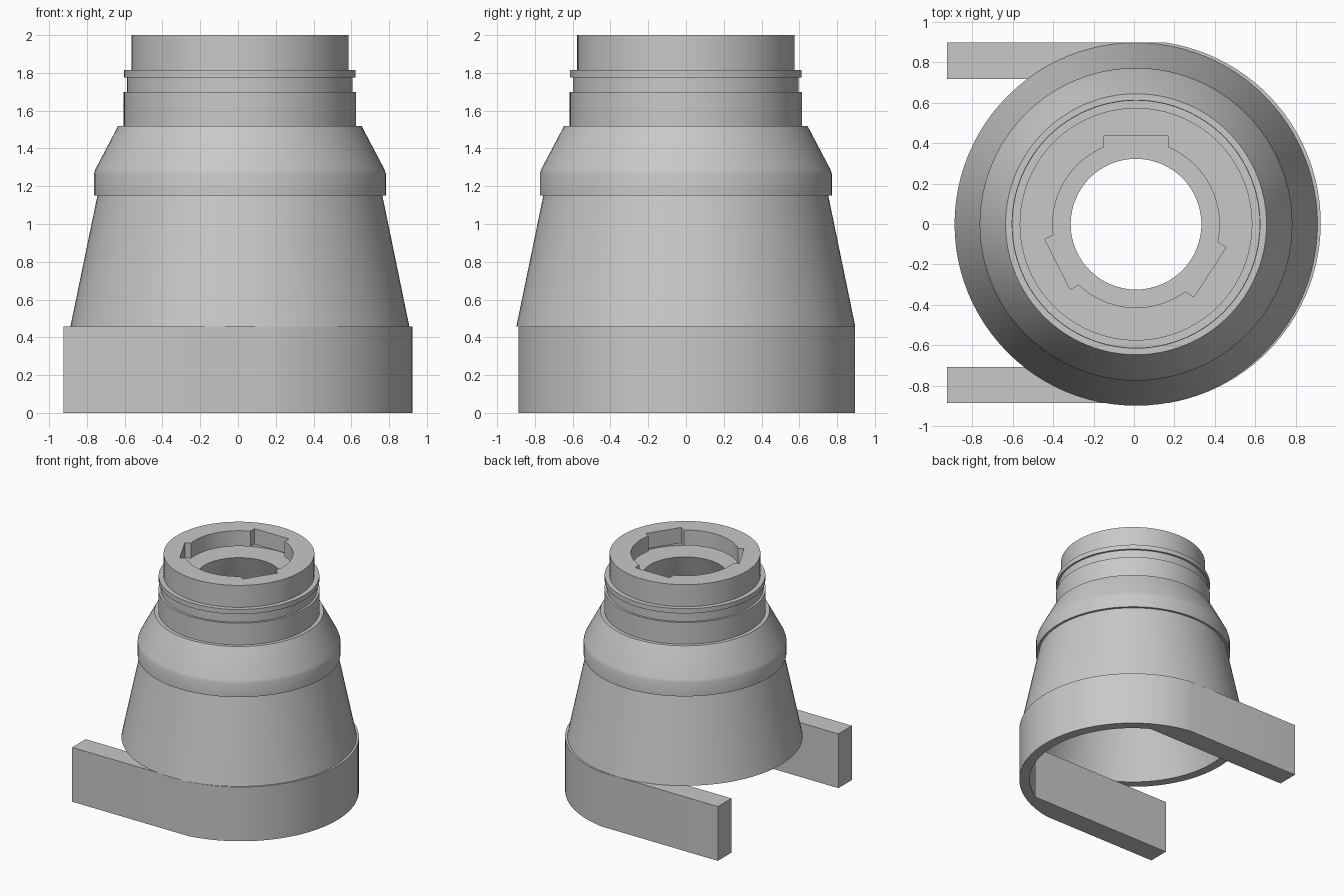
import bpy, bmesh
from math import sin, cos, pi, radians, asin
from mathutils import Matrix, Vector

cube = bpy.data.objects.get("Cube")
if cube:
    bpy.data.objects.remove(cube, do_unlink=True)

COLOUR = (0.58, 0.58, 0.58, 1)
grey = bpy.data.materials.new("plain grey")
grey.use_nodes = True
grey.diffuse_color = COLOUR
grey.node_tree.nodes["Principled BSDF"].inputs["Base Color"].default_value = COLOUR

CENTRE = Vector((0.010, -0.001, 0))
SEGMENTS = 96


def finish(name, bm, location):
    bmesh.ops.recalc_face_normals(bm, faces=bm.faces)
    mesh = bpy.data.meshes.new(name)
    bm.to_mesh(mesh)
    bm.free()
    mesh.materials.append(grey)
    obj = bpy.data.objects.new(name, mesh)
    obj.location = location
    bpy.context.collection.objects.link(obj)
    return obj


def activate(obj):
    bpy.ops.object.select_all(action='DESELECT')
    obj.select_set(True)
    bpy.context.view_layer.objects.active = obj


def lathe(name, profile):
    """Revolve a closed (radius, height) profile around z."""
    bm = bmesh.new()
    rings = []
    for i in range(SEGMENTS):
        a = 2 * pi * i / SEGMENTS
        rings.append([bm.verts.new((r * cos(a), r * sin(a), z)) for r, z in profile])
    n = len(profile)
    for i, ring in enumerate(rings):
        nxt = rings[(i + 1) % SEGMENTS]
        for j in range(n):
            k = (j + 1) % n
            bm.faces.new((ring[j], nxt[j], nxt[k], ring[k]))
    return finish(name, bm, CENTRE)


# Hollow body: skirt, shoulder, grooved neck, lipped socket and a conical bore
outside = [(0.897, 0.458), (0.754, 1.152), (0.773, 1.152), (0.773, 1.265),
           (0.765, 1.29), (0.645, 1.518), (0.615, 1.518), (0.615, 1.70),
           (0.597, 1.70), (0.597, 1.775), (0.613, 1.775), (0.613, 1.815),
           (0.575, 1.815), (0.575, 2.0)]
socket = [(0.412, 2.0), (0.412, 1.87), (0.53, 1.87), (0.53, 1.815)]
bore = [(0.323, 1.815), (0.82, 0.458)]
body = lathe("tapered_body", outside + socket + bore)

# Three key slots cut through the socket lip
for angle, half_width in ((90, 0.16), (207, 0.138), (327, 0.146)):
    bm = bmesh.new()
    bmesh.ops.create_cube(bm, size=1)
    bmesh.ops.scale(bm, vec=(0.238, 2 * half_width, 0.2), verts=bm.verts)
    bmesh.ops.translate(bm, vec=(0.317, 0, 1.95), verts=bm.verts)
    bmesh.ops.rotate(bm, matrix=Matrix.Rotation(radians(angle), 3, 'Z'), verts=bm.verts)
    cutter = finish("slot_cutter", bm, CENTRE)
    cutter.hide_render = True
    activate(body)
    cut = body.modifiers.new("slot", 'BOOLEAN')
    cut.operation = 'DIFFERENCE'
    cut.solver = 'EXACT'
    cut.object = cutter
    bpy.ops.object.modifier_apply(modifier=cut.name)
    bpy.data.objects.remove(cutter, do_unlink=True)

# U-shaped base: a half ring running into two straight arms
OUTER, INNER, HEIGHT = 0.902, 0.82, 0.457
ARM_OUT, ARM_IN, END = 0.891, 0.711, -0.945
out_angle, in_angle = asin(ARM_OUT / OUTER), asin(ARM_IN / INNER)


def arc(radius, start, stop, steps=48):
    angles = [start + (stop - start) * i / steps for i in range(steps + 1)]
    return [(radius * cos(a), radius * sin(a)) for a in angles]


outline = arc(OUTER, -out_angle, out_angle)
outline += [(END, ARM_OUT), (END, ARM_IN)]
outline += arc(INNER, in_angle, -in_angle)
outline += [(END, -ARM_IN), (END, -ARM_OUT)]
bm = bmesh.new()
floor = bm.faces.new([bm.verts.new((x, y, 0)) for x, y in outline])
walls = bmesh.ops.extrude_face_region(bm, geom=[floor])
top = [v for v in walls["geom"] if isinstance(v, bmesh.types.BMVert)]
bmesh.ops.translate(bm, vec=(0, 0, HEIGHT), verts=top)
base = finish("base_with_arms", bm, (0.021, 0.005, 0))

for obj in (body, base):
    activate(obj)
    bpy.ops.object.shade_smooth_by_angle(angle=radians(24))
